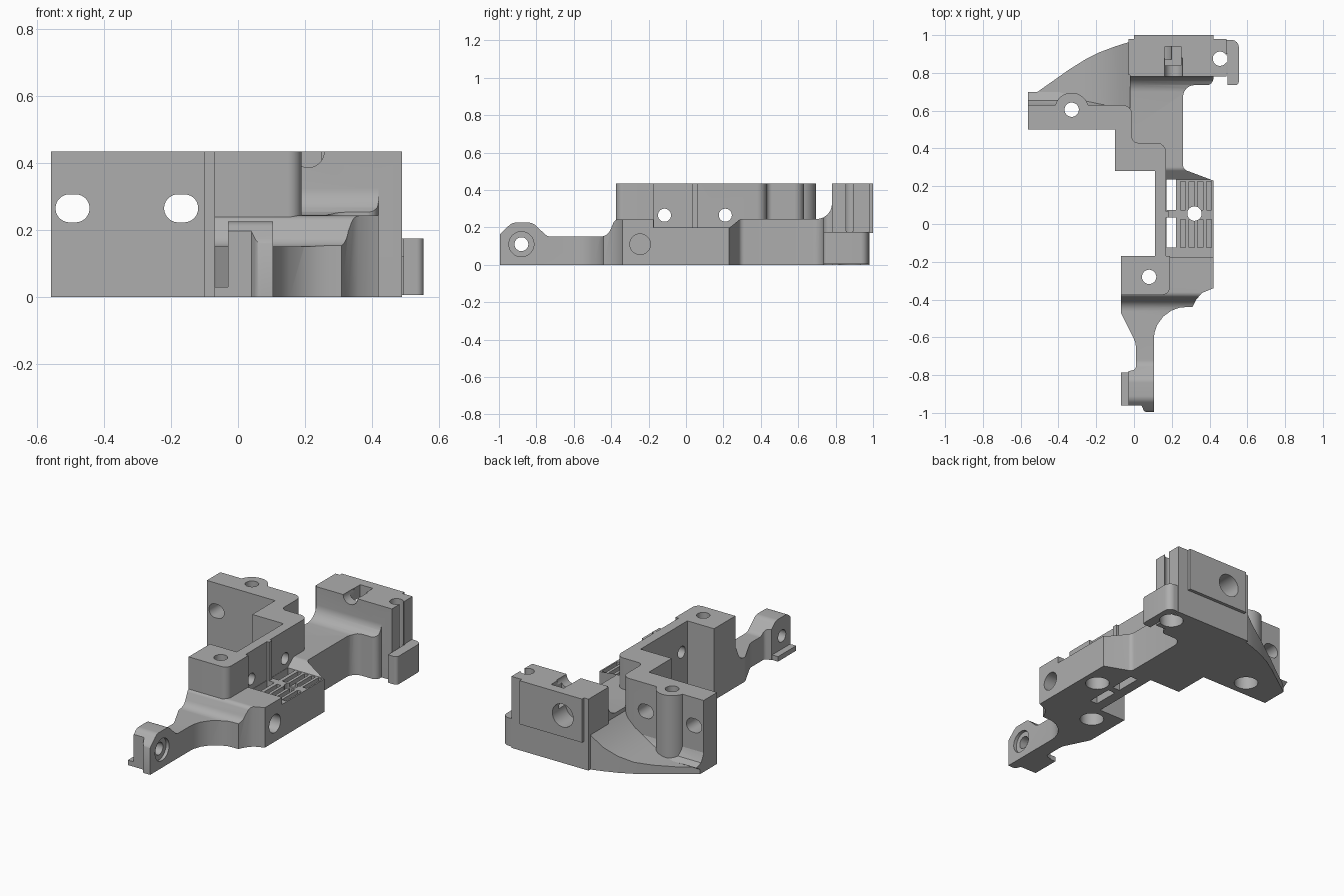
import bpy, bmesh, math
from mathutils import Vector

if "Cube" in bpy.data.objects:
    bpy.data.objects.remove(bpy.data.objects["Cube"])

grey = bpy.data.materials.new("plain_grey")
grey.use_nodes = True
grey.diffuse_color = (0.42, 0.42, 0.42, 1)
grey.node_tree.nodes["Principled BSDF"].inputs["Base Color"].default_value = (0.42, 0.42, 0.42, 1)
TOP = 0.435


def rounded(points, steps=6):
    """Polygon whose corners given as (a, b, radius) are filleted."""
    out = []
    n = len(points)
    for i, p in enumerate(points):
        c = Vector(p[:2])
        if len(p) == 2:
            out.append(c)
            continue
        u = (Vector(points[i - 1][:2]) - c).normalized()
        v = (Vector(points[(i + 1) % n][:2]) - c).normalized()
        half = u.angle(v) / 2
        centre = c + (u + v).normalized() * (p[2] / math.sin(half))
        reach = p[2] / math.tan(half)
        a, b = c + u * reach - centre, c + v * reach - centre
        for k in range(steps + 1):
            t = k / steps
            out.append(centre + (a * (1 - t) + b * t).normalized() * p[2])
    return out


def prism(name, points, axis, lo, hi):
    """Extrude a profile along an axis; the profile uses the other two axes in order."""
    def place(p, h):
        return {"x": (h, p[0], p[1]), "y": (p[0], h, p[1]), "z": (p[0], p[1], h)}[axis]
    bm = bmesh.new()
    pts = rounded(points)
    low = [bm.verts.new(place(p, lo)) for p in pts]
    high = [bm.verts.new(place(p, hi)) for p in pts]
    bm.faces.new(low)
    bm.faces.new(high)
    for i in range(len(pts)):
        j = (i + 1) % len(pts)
        bm.faces.new((low[i], low[j], high[j], high[i]))
    bmesh.ops.recalc_face_normals(bm, faces=bm.faces)
    mesh = bpy.data.meshes.new(name)
    bm.to_mesh(mesh)
    bm.free()
    mesh.materials.append(grey)
    ob = bpy.data.objects.new(name, mesh)
    bpy.context.collection.objects.link(ob)
    return ob


def box(name, x, y, z):
    return prism(name, [(x[0], y[0]), (x[1], y[0]), (x[1], y[1]), (x[0], y[1])], "z", *z)


def rod(name, a, b, r, axis, lo, hi, stretch=0.0):
    """Round bar, or a slot shape when stretched along its first profile axis."""
    pts = []
    for k in range(32):
        t = 2 * math.pi * (k + 0.5) / 32
        pts.append((a + r * math.cos(t) + math.copysign(stretch, math.cos(t)), b + r * math.sin(t)))
    return prism(name, pts, axis, lo, hi)


def combine(ob, other, operation):
    m = ob.modifiers.new(operation.lower(), "BOOLEAN")
    m.operation, m.object, m.solver = operation, other, "EXACT"
    bpy.ops.object.select_all(action="DESELECT")
    bpy.context.view_layer.objects.active = ob
    ob.select_set(True)
    bpy.ops.object.modifier_apply(modifier=m.name)


# main body: plan outline limited by the side silhouette
body = prism("main_body", [
    (-0.07, -0.17), (0.11, -0.17), (0.11, 0.28), (-0.1, 0.28), (-0.1, 0.5), (-0.02, 0.5),
    (-0.02, 0.79), (-0.03, 0.79), (-0.03, 0.98), (0.49, 0.98), (0.49, 0.78), (0.42, 0.78),
    (0.42, 0.735, 0.035), (0.26, 0.735, 0.06), (0.26, 0.29, 0.03), (0.42, 0.23),
    (0.42, -0.34), (0.36, -0.365), (0.33, -0.4), (0.31, -0.44),
    (0.105, -0.44, 0.17), (0.105, -0.995), (0.055, -0.995, 0.02), (0.04, -0.96),
    (-0.03, -0.96), (-0.03, -0.78), (0.01, -0.77, 0.02), (0.01, -0.63, 0.1),
    (-0.07, -0.47, 0.06)], "z", 0, TOP)
silhouette = prism("side_silhouette", [
    (-1.0, -0.1), (-1.0, 0.16, 0.05), (-0.93, 0.225, 0.05), (-0.82, 0.225, 0.05),
    (-0.74, 0.15, 0.05), (-0.42, 0.15, 0.06), (-0.38, 0.243, 0.03), (-0.175, 0.243),
    (-0.175, 0.2), (0.235, 0.2), (0.29, 0.245, 0.03), (0.78, 0.245, 0.08), (0.78, 0.46),
    (1.02, 0.46), (1.02, -0.1)], "x", -1, 1)
combine(body, silhouette, "INTERSECT")

# curved side wing that thins towards its tip
wing = prism("side_wing", [
    (-0.56, 0.5), (0.06, 0.5), (0.06, 0.97), (-0.03, 0.962), (-0.1, 0.94), (-0.18, 0.91),
    (-0.26, 0.87), (-0.34, 0.82), (-0.56, 0.665)], "z", 0, TOP)
slope = prism("wing_slope", [
    (-0.6, -0.1), (-0.6, 0.04), (-0.45, 0.045), (-0.35, 0.055), (-0.26, 0.07), (-0.18, 0.1),
    (-0.1, 0.145), (-0.04, 0.2), (0, 0.243), (0.1, 0.243), (0.1, -0.1)], "y", 0, 2)
combine(wing, slope, "INTERSECT")

# stepped upright wall with its screw boss and square post
wall = prism("stepped_wall", [
    (-0.56, 0.5), (-0.1, 0.5), (-0.1, 0.28), (0.11, 0.28), (0.11, -0.2), (0.17, -0.2),
    (0.17, 0.43, 0.05), (-0.01, 0.43, 0.03), (-0.01, 0.63, 0.05), (-0.56, 0.63)], "z", 0, TOP)
boss = rod("wall_boss", -0.33, 0.605, 0.09, "z", 0, TOP)
post = prism("square_post", [
    (-0.07, -0.375), (0.19, -0.375, 0.04), (0.19, -0.17), (-0.07, -0.17)], "z", 0, TOP)
rib = box("wall_rib", (0.16, 0.185), (0.035, 0.065), (0.15, TOP))

# fillet between the wall's rear side and the body
fillet = prism("wall_fillet", [
    (0.62, 0.0), (0.7, 0.05), (0.655, 0.065), (0.635, 0.1), (0.62, 0.15)], "x", -0.56, -0.02)

# rear block panel, side tab and foot flange
panel = box("rear_panel", (0.0, 0.42), (0.9, 1.0), (0.17, TOP))
tab = prism("side_tab", [
    (0.47, 0.9), (0.495, 0.9), (0.495, 0.735), (0.555, 0.735, 0.02), (0.555, 0.975, 0.04),
    (0.47, 0.975)], "z", 0.005, 0.175)
flange = box("foot_flange", (-0.07, 0.0), (-0.96, -0.785), (0, 0.03))
parts = [body, wing, wall, boss, post, rib, fillet, panel, tab, flange]

cutters = []
# vertical screw holes, counterbored from below
for x, y, depth in ((-0.33, 0.605, 0.12), (0.08, -0.28, 0.12), (0.32, 0.055, 0.1), (0.455, 0.875, 0.12)):
    cutters.append(rod("screw_hole", x, y, 0.038, "z", -0.1, 0.6))
    cutters.append(rod("counterbore", x, y, 0.068, "z", -0.1, depth))
# slotted holes through the long wall
for x in (-0.495, -0.17):
    cutters.append(rod("wall_slot", x, 0.265, 0.042, "y", 0.4, 0.72, 0.009))
# cross holes in the thin wall, the lug and the foot
for y in (-0.115, 0.21):
    cutters.append(rod("cross_hole", y, 0.265, 0.035, "x", 0.05, 0.24))
cutters.append(rod("lug_hole", -0.245, 0.11, 0.055, "x", 0.24, 0.6))
cutters.append(rod("foot_hole", -0.88, 0.11, 0.037, "x", -0.2, 0.3))
cutters.append(rod("foot_counterbore", -0.88, 0.11, 0.067, "x", 0.085, 0.3))
# platform windows and shallow grooves
for lo, hi in ((0.075, 0.235), (-0.125, 0.035)):
    cutters.append(box("platform_window", (0.172, 0.222), (lo, hi), (-0.1, 0.3)))
    for k in range(4):
        x = 0.245 + 0.046 * k
        cutters.append(box("platform_groove", (x, x + 0.028), (lo, hi - 0.01), (0.175, 0.3)))
# rear block bore, top pocket, front groove and side slit
cutters.append(rod("rear_bore", 0.13, 0.3, 0.07, "y", 0.87, 1.2))
cutters.append(box("top_pocket", (0.165, 0.25), (0.84, 0.94), (0.3, 0.6)))
cutters.append(rod("front_groove", 0.21, TOP, 0.048, "y", 0.7, 0.88))
cutters.append(box("side_slit", (0.455, 0.6), (0.855, 0.895), (0.18, 0.6)))


def bounds(ob):
    vs = [v.co for v in ob.data.vertices]
    return [(min(v[i] for v in vs), max(v[i] for v in vs)) for i in range(3)]


# cut every part that a cutter reaches, then shade
for ob in parts:
    for cutter in cutters:
        if all(a[0] < b[1] and b[0] < a[1] for a, b in zip(bounds(ob), bounds(cutter))):
            combine(ob, cutter, "DIFFERENCE")
    bpy.ops.object.select_all(action="DESELECT")
    bpy.context.view_layer.objects.active = ob
    ob.select_set(True)
    bpy.ops.object.shade_smooth_by_angle(angle=math.radians(32))
for helper in cutters + [silhouette, slope]:
    bpy.data.objects.remove(helper)
